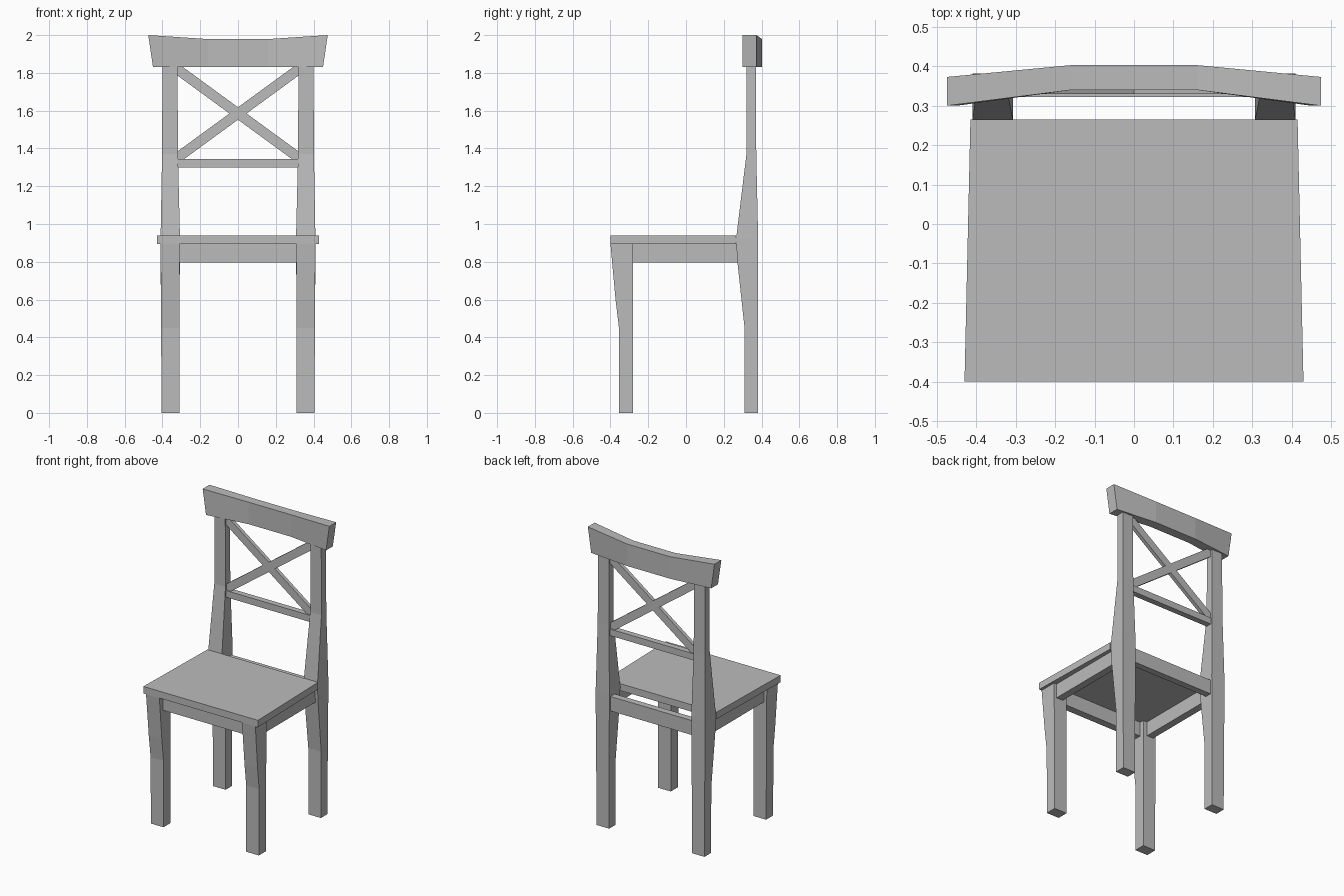
import bpy
import bmesh

cube = bpy.data.objects.get("Cube")
if cube:
    bpy.data.objects.remove(cube, do_unlink=True)

# One painted-wood colour for the whole chair
grey = bpy.data.materials.new("soft grey")
grey.use_nodes = True
grey.diffuse_color = (0.5, 0.5, 0.5, 1)
grey.node_tree.nodes["Principled BSDF"].inputs["Base Color"].default_value = (0.5, 0.5, 0.5, 1)


def loft(name, rings):
    """Skin a row of four-cornered rings and cap both ends."""
    bm = bmesh.new()
    rows = [[bm.verts.new(p) for p in ring] for ring in rings]
    for a, b in zip(rows, rows[1:]):
        for i in range(4):
            j = (i + 1) % 4
            bm.faces.new((a[i], a[j], b[j], b[i]))
    bm.faces.new(rows[0])
    bm.faces.new(rows[-1])
    bmesh.ops.recalc_face_normals(bm, faces=bm.faces)
    mesh = bpy.data.meshes.new(name)
    bm.to_mesh(mesh)
    bm.free()
    mesh.materials.append(grey)
    obj = bpy.data.objects.new(name, mesh)
    bpy.context.collection.objects.link(obj)
    return obj


def level(z, x0, x1, y0, y1):
    """Horizontal rectangular section."""
    return [(x0, y0, z), (x1, y0, z), (x1, y1, z), (x0, y1, z)]


def box(name, x0, x1, y0, y1, z0, z1):
    return loft(name, [level(z0, x0, x1, y0, y1), level(z1, x0, x1, y0, y1)])


def pair(name, rings):
    """Left part and its mirror image on the right."""
    loft("left_" + name, rings)
    loft("right_" + name, [[(-x, y, z) for x, y, z in r] for r in rings])


# Legs: front ones flare forward, rear ones run up into the back posts
pair("front_leg", [
    level(0, 0.31, 0.405, -0.355, -0.28),
    level(0.45, 0.31, 0.407, -0.355, -0.28),
    level(0.6, 0.31, 0.408, -0.373, -0.28),
    level(0.895, 0.31, 0.41, -0.4, -0.28),
])
pair("rear_post", [
    level(0, 0.31, 0.405, 0.31, 0.38),
    level(0.45, 0.31, 0.407, 0.31, 0.381),
    level(0.8, 0.308, 0.41, 0.272, 0.382),
    level(0.92, 0.307, 0.41, 0.265, 0.382),
    level(1.37, 0.318, 0.402, 0.32, 0.372),
    level(1.85, 0.32, 0.4, 0.32, 0.37),
])

# Seat, slightly wider at the front
seat_outline = [(-0.43, -0.4), (0.43, -0.4), (0.415, 0.265), (-0.415, 0.265)]
loft("seat", [[(x, y, z) for x, y in seat_outline] for z in (0.893, 0.94)])

# Aprons under the seat
box("front_apron", -0.315, 0.315, -0.36, -0.31, 0.795, 0.893)
box("rear_apron", -0.315, 0.315, 0.325, 0.37, 0.795, 0.893)
pair("side_apron", [level(z, 0.34, 0.39, -0.285, 0.28) for z in (0.795, 0.893)])

# Lower back rail and crossed slats
box("lower_back_rail", -0.322, 0.322, 0.322, 0.362, 1.3, 1.345)
for name, s in (("rising_cross_slat", 1), ("falling_cross_slat", -1)):
    loft(name, [[(x, y, 1.585 + s * 0.73 * x + h)
                 for y, h in ((0.33, -0.033), (0.355, -0.033), (0.355, 0.033), (0.33, 0.033))]
                for x in (-0.322, 0.322)])

# Bowed top rail with splayed ends
rail = []
for top_x, low_x, front, back, top in ((-0.475, -0.45, 0.3, 0.373, 2.0),
                                       (-0.16, -0.16, 0.34, 0.403, 1.979),
                                       (0.16, 0.16, 0.34, 0.403, 1.979),
                                       (0.475, 0.45, 0.3, 0.373, 2.0)):
    rail.append([(low_x, front, 1.83), (low_x, back, 1.83), (top_x, back, top), (top_x, front, top)])
loft("top_rail", rail)
